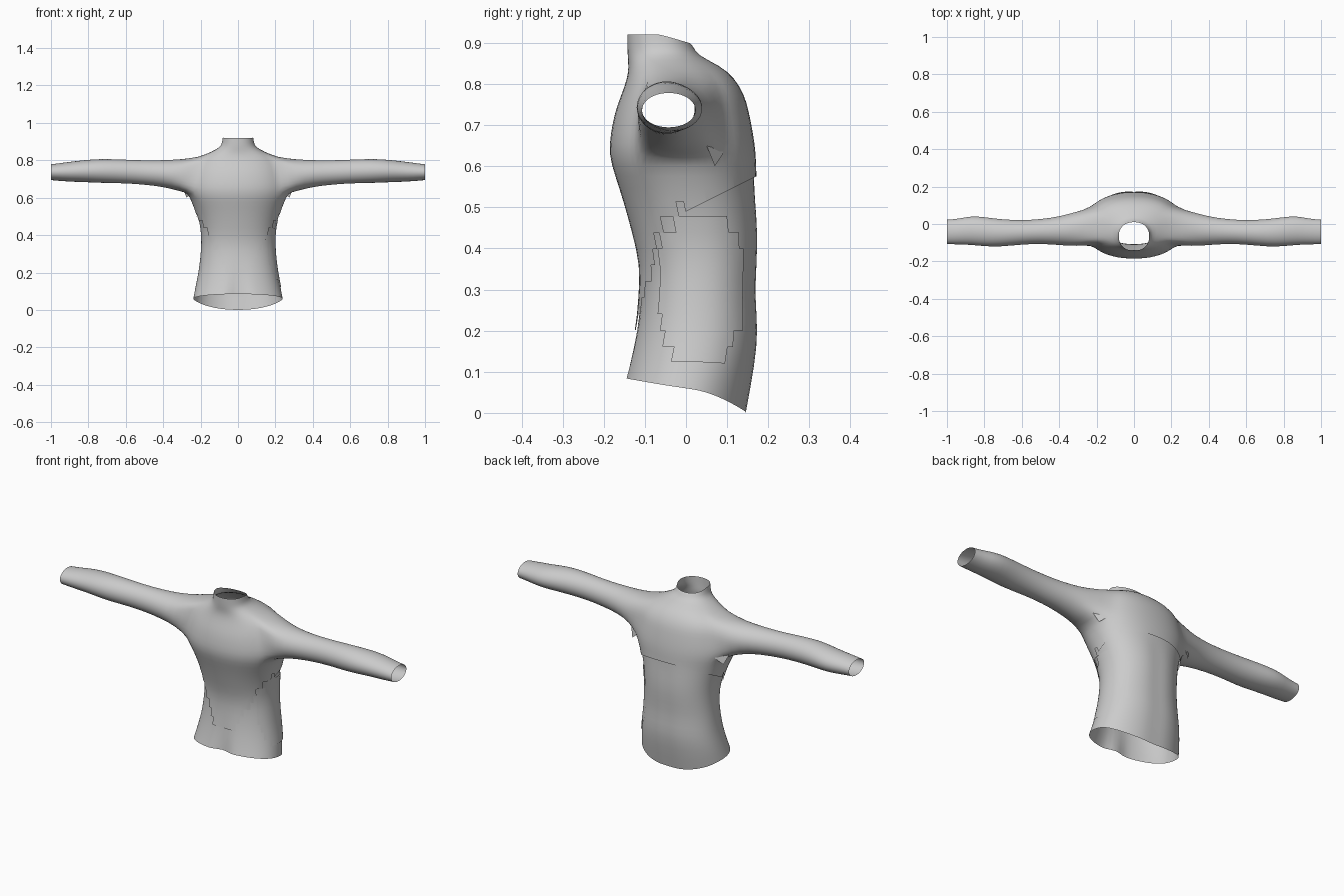
import bpy
import bmesh
from math import sin, cos, pi, exp, copysign
from mathutils import Vector

cube = bpy.data.objects.get("Cube")
if cube:
    bpy.data.objects.remove(cube, do_unlink=True)

cloth = bpy.data.materials.new("light grey cloth")
cloth.use_nodes = True
GREY = (0.6, 0.6, 0.6, 1.0)
cloth.diffuse_color = GREY
cloth.node_tree.nodes["Principled BSDF"].inputs["Base Color"].default_value = GREY

COLUMNS = 32
HALF = COLUMNS // 2
REACH = 3               # armhole half width in columns
ARM_LOW, ARM_HIGH = 8, 12   # torso rows bounding the armhole

# Torso rings: height, half width, front y, back y
TORSO = [
    (.06, .240, -.152, .150), (.12, .229, -.142, .172),
    (.20, .212, -.122, .180), (.28, .202, -.110, .172),
    (.36, .196, -.106, .176), (.44, .200, -.126, .179),
    (.52, .220, -.148, .172), (.58, .243, -.168, .166),
    (.63, .265, -.183, .165), (.68, .262, -.178, .158),
    (.73, .250, -.168, .148), (.77, .240, -.153, .138),
    (.81, .210, -.138, .115), (.84, .140, -.134, .080),
    (.865, .092, -.136, .024), (.89, .080, -.137, .012),
    (.92, .076, -.137, .006),
]
# Sleeve rings: x, front y, back y, bottom z, top z
SLEEVE = [
    (.31, -.115, .060, .640, .800), (.40, -.107, .034, .664, .795),
    (.50, -.100, .020, .675, .794), (.60, -.104, .014, .683, .798),
    (.72, -.117, .020, .684, .803), (.80, -.114, .032, .688, .798),
    (.87, -.106, .038, .690, .790), (.94, -.104, .022, .694, .781),
    (1.0, -.102, .018, .700, .773),
]


def rounded(v):
    return copysign(abs(v) ** .91, v)


def torso_point(row, col):
    z, w, front, back = TORSO[row]
    a = 2 * pi * col / COLUMNS
    s = sin(a)
    x = w * rounded(cos(a))
    y = (front + back) / 2 + (back - front) / 2 * rounded(s)
    if row == 0:                        # dipping hem
        z += .025 * -s if s < 0 else -.06 * s ** 1.5
    if row == len(TORSO) - 1:           # sloping collar
        z -= .025 * max(0, s)
    if s < 0 and row < 3:               # cleft at the hem
        y += (.03, .02, .006)[row] * exp(-(x / .02) ** 2)
    if s > 0 and row < 7:               # shallow stomach line
        y -= .006 * exp(-(x / .03) ** 2)
    return x, y, z


def build_base():
    """Torso with two bridged sleeves, smoothed into one mesh."""
    bm = bmesh.new()
    grid = [[bm.verts.new(torso_point(r, c)) for c in range(COLUMNS)]
            for r in range(len(TORSO))]
    for r in range(len(TORSO) - 1):
        for c in range(COLUMNS):
            from_side = min(min(abs(c + .5 - m) for m in (0, COLUMNS)), abs(c + .5 - HALF))
            if ARM_LOW <= r < ARM_HIGH and from_side < REACH:
                continue
            n = (c + 1) % COLUMNS
            bm.faces.new((grid[r][c], grid[r][n], grid[r + 1][n], grid[r + 1][c]))
    for side in (1, -1):
        def at(r, k):
            return grid[r][(k if side > 0 else HALF - k) % COLUMNS]
        # Armhole loop, starting at the lower front corner
        loop = [at(ARM_LOW, k) for k in range(-REACH, REACH)]
        loop += [at(r, REACH) for r in range(ARM_LOW, ARM_HIGH)]
        loop += [at(ARM_HIGH, k) for k in range(REACH, -REACH, -1)]
        loop += [at(r, -REACH) for r in range(ARM_HIGH, ARM_LOW, -1)]
        count = len(loop)
        for x, front, back, low, high in SLEEVE:
            ring = []
            for j in range(count):
                a = 2 * pi * j / count - pi * .8
                ring.append(bm.verts.new((side * x,
                                          (front + back) / 2 + (back - front) / 2 * cos(a),
                                          (low + high) / 2 + (high - low) / 2 * sin(a))))
            for j in range(count):
                n = (j + 1) % count
                bm.faces.new((loop[j], loop[n], ring[n], ring[j]))
            loop = ring
    bmesh.ops.recalc_face_normals(bm, faces=bm.faces[:])
    mesh = bpy.data.meshes.new("base")
    bm.to_mesh(mesh)
    bm.free()
    ob = bpy.data.objects.new("base", mesh)
    bpy.context.collection.objects.link(ob)
    ob.modifiers.new("smooth", "SUBSURF").levels = 1
    graph = bpy.context.evaluated_depsgraph_get()
    smooth = bpy.data.meshes.new_from_object(ob.evaluated_get(graph))
    bpy.data.objects.remove(ob, do_unlink=True)
    # Normals must point out of the body
    bm = bmesh.new()
    bm.from_mesh(smooth)
    probe = max(bm.faces, key=lambda f: f.calc_center_median().y)
    if probe.normal.y < 0:
        bmesh.ops.reverse_faces(bm, faces=bm.faces[:])
    bm.to_mesh(smooth)
    bm.free()
    return smooth


def finish(name, bm):
    mesh = bpy.data.meshes.new(name)
    bm.to_mesh(mesh)
    bm.free()
    mesh.materials.clear()
    mesh.materials.append(cloth)
    mesh.shade_smooth()
    ob = bpy.data.objects.new(name, mesh)
    bpy.context.collection.objects.link(ob)


def layer(name, base, keep, offset, trim=False):
    """Copy the faces that pass the rule and lift them off the body."""
    bm = bmesh.new()
    bm.from_mesh(base)
    bm.normal_update()
    lift = [(v, v.normal * offset) for v in bm.verts]
    for v, d in lift:
        v.co += d
    gone = [f for f in bm.faces if not keep(f.calc_center_median())]
    bmesh.ops.delete(bm, geom=gone, context="FACES")
    if trim:
        # Clean slanted edge across the chest
        part = [f for f in bm.faces if f.calc_center_median().y > 0
                and abs(f.calc_center_median().x) < .3]
        geom = set(part)
        for f in part:
            geom.update(f.edges)
            geom.update(f.verts)
        bmesh.ops.bisect_plane(bm, geom=list(geom), plane_co=(0, 0, .49),
                               plane_no=(0, -.5, 1), clear_inner=True)
    finish(name, bm)


def shirt_rule(p):
    if abs(p.x) > .3 or p.y > 0:
        return True
    return p.z > .2 + .27 * min(1, max(0, (abs(p.x) - .06) / .13))


def panel_rule(p):
    drop = abs(p.z - .31)
    return p.x > 0 and drop < .18 and abs(p.y - .035) < .1 - max(0, drop - .1) * .6


base = build_base()
layer("undershirt", base, lambda p: p.z < .62 and abs(p.x) < .3, 0)
layer("sleeved_top", base, shirt_rule, .006, trim=True)
layer("side_panel", base, panel_rule, .004)
bpy.data.meshes.remove(base)

# Loose cloth folds behind the armpits
for side, name in ((1, "left_armpit_fold"), (-1, "right_armpit_fold")):
    bm = bmesh.new()
    pts = [(.225, .09, .67), (.24, .09, .63), (.275, .07, .60), (.295, .05, .65)]
    bm.faces.new([bm.verts.new(Vector((side * x, y, z))) for x, y, z in pts])
    finish(name, bm)
